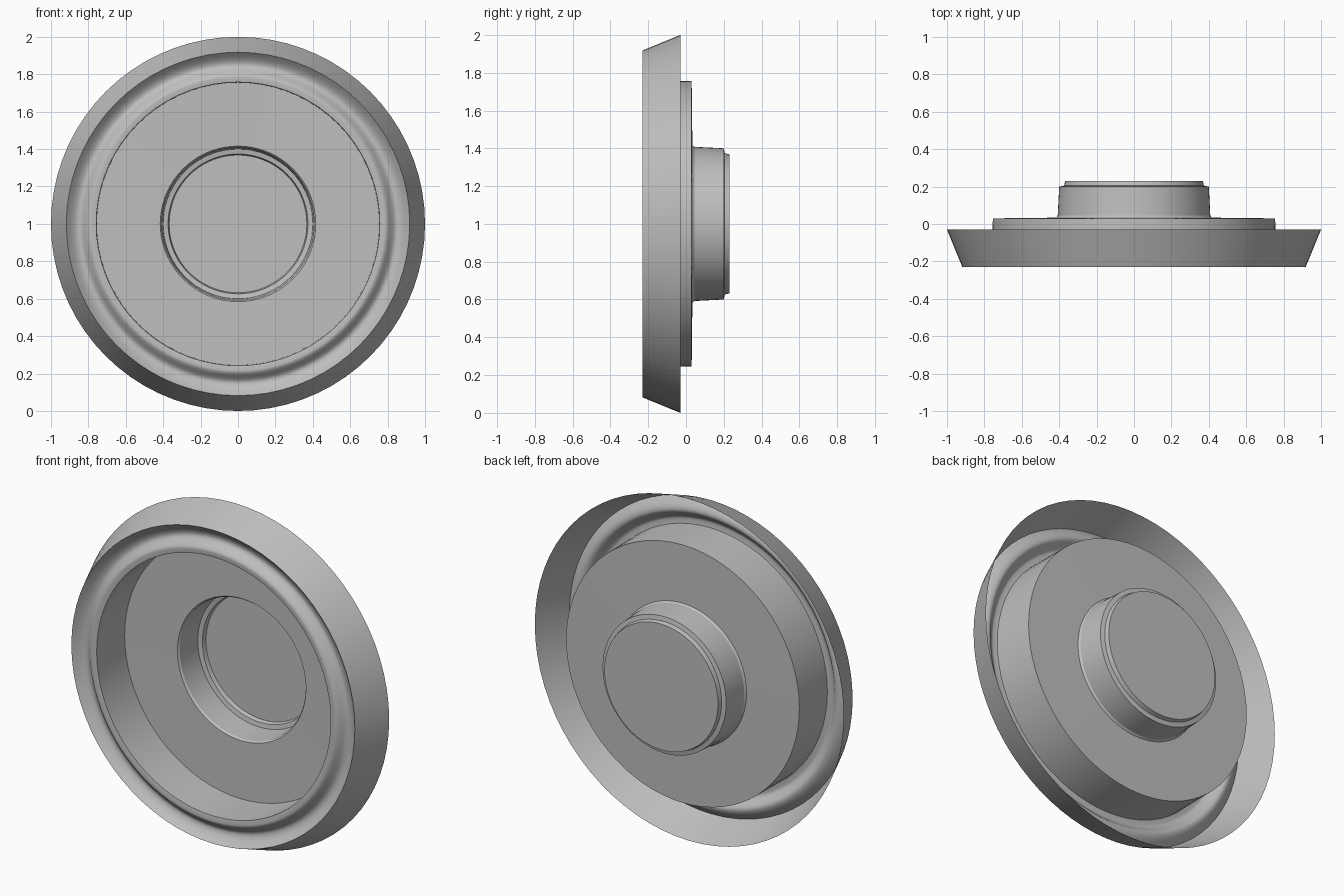
import bpy, bmesh, math

cube = bpy.data.objects.get("Cube")
if cube:
    bpy.data.objects.remove(cube, do_unlink=True)

SEGMENTS = 72
CENTRE_Z = 1.0

grey = bpy.data.materials.new("plain grey")
grey.use_nodes = True
colour = (0.52, 0.52, 0.52, 1)
grey.diffuse_color = colour
grey.node_tree.nodes["Principled BSDF"].inputs["Base Color"].default_value = colour


def lathe(name, profile):
    """Turn a (radius, y) profile around the y axis; radius 0 closes to a point."""
    bm = bmesh.new()
    rings = []
    for r, y in profile:
        if r == 0:
            rings.append([bm.verts.new((0, y, CENTRE_Z))] * SEGMENTS)
            continue
        angles = [2 * math.pi * k / SEGMENTS for k in range(SEGMENTS)]
        rings.append([bm.verts.new((r * math.cos(a), y, CENTRE_Z + r * math.sin(a)))
                      for a in angles])
    for outer, inner in zip(rings, rings[1:]):
        for k in range(SEGMENTS):
            n = (k + 1) % SEGMENTS
            corners = [outer[k], outer[n], inner[n], inner[k]]
            bm.faces.new(list(dict.fromkeys(corners)))
    mesh = bpy.data.meshes.new(name)
    bm.to_mesh(mesh)
    bm.free()
    mesh.materials.append(grey)
    obj = bpy.data.objects.new(name, mesh)
    bpy.context.collection.objects.link(obj)
    bpy.ops.object.select_all(action="DESELECT")
    obj.select_set(True)
    bpy.context.view_layer.objects.active = obj
    bpy.ops.object.shade_smooth_by_angle(angle=math.radians(28))


# Rounded groove between the rim and the inner wall
FRONT, DEPTH, STEPS = -0.23, 0.045, 8
groove = []
for i in range(STEPS + 1):
    t = i / STEPS
    groove.append((0.918 - 0.068 * t, FRONT + DEPTH * math.sin(t * math.pi / 2)))
for i in range(1, STEPS + 1):
    t = i / STEPS
    groove.append((0.85 - 0.065 * t, FRONT + DEPTH * (1 + math.cos(t * math.pi)) / 2))
groove.append((0.758, FRONT + 0.005))

# Flared outer rim
lathe("outer_rim", [(1.0, -0.03), groove[0]])
lathe("grooved_lip", groove)

# Recessed pan with its straight wall and flat floor
lathe("pan_wall", [groove[-1], (0.755, 0.03)])
lathe("pan_floor", [(0.755, 0.03), (0.416, 0.034)])

# Hub cup: tapered wall, stepped shoulder and closed end
lathe("hub_cup", [(0.416, 0.034), (0.408, 0.045), (0.4, 0.2), (0.374, 0.205),
                  (0.368, 0.23), (0, 0.23)])
